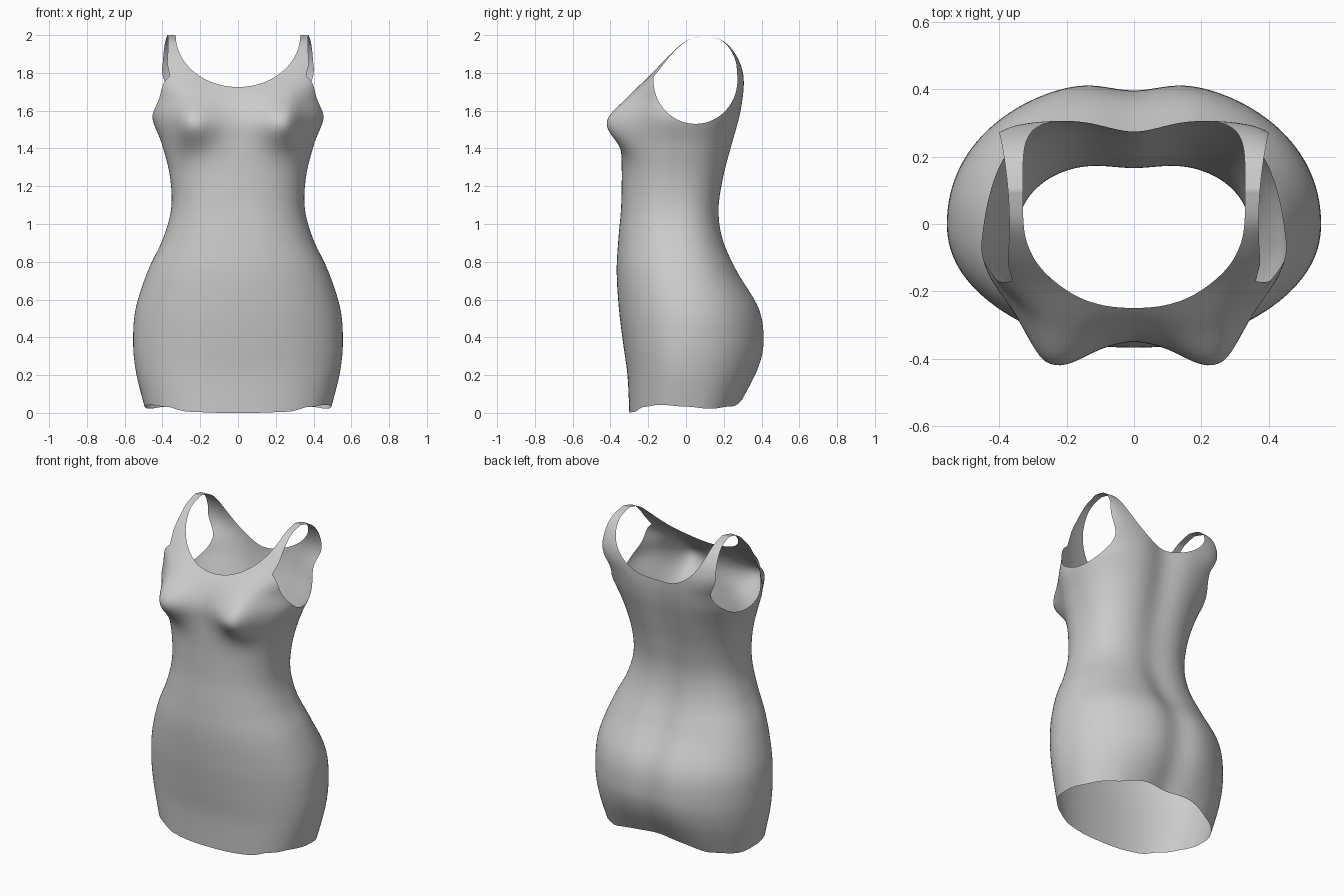
import bpy
import bmesh
import math

cube = bpy.data.objects.get("Cube")
if cube:
    bpy.data.objects.remove(cube, do_unlink=True)

SEGMENTS = 160
STEPS = 7

# Body stations: height, half width, front y, back y, middle y, front and back squareness
STATIONS = [
    (0, .495, -.3, .315, 0, 2.4, 2.3),
    (.2, .54, -.31, .4, 0, 2.25, 2.15),
    (.37, .555, -.333, .43, 0, 2.15, 2.1),
    (.55, .542, -.355, .405, 0, 2.15, 2.1),
    (.75, .478, -.367, .285, -.03, 2.2, 2.25),
    (.92, .398, -.358, .208, -.06, 2.25, 2.4),
    (1.08, .354, -.344, .186, -.07, 2.3, 2.5),
    (1.25, .36, -.34, .213, -.07, 2.25, 2.5),
    (1.42, .402, -.342, .258, -.06, 2.15, 2.5),
    (1.56, .453, -.34, .293, -.05, 2.1, 2.7),
    (1.68, .445, -.285, .308, 0, 2.8, 3.5),
    (1.8, .44, -.178, .303, .06, 5, 6),
    (1.9, .45, -.085, .265, .09, 6, 6),
    (1.97, .45, 0, .197, .1, 6, 6),
    (2, .45, .1, .1, .1, 6, 6),
]

# Hem height against direction, from front (-1) to back (1)
HEM = [(-1, 0), (-.87, .006), (-.7, .032), (-.45, .043), (0, .033), (.4, .022), (.75, .035), (1, .08)]


def catmull(a, b, c, d, t):
    return b + t * (c - a + t * (2 * a - 5 * b + 4 * c - d + t * (3 * (b - c) + d - a))) / 2


def station(u):
    """Smoothly interpolated station at row position u."""
    last = len(STATIONS) - 1
    i = min(int(u), last - 1)
    picks = [STATIONS[min(max(i + k, 0), last)] for k in (-1, 0, 1, 2)]
    return [catmull(*column, u - i) for column in zip(*picks)]


def hem_lift(s):
    for (s0, h0), (s1, h1) in zip(HEM, HEM[1:]):
        if s <= s1:
            t = (s - s0) / (s1 - s0)
            return h0 + (h1 - h0) * t * t * (3 - 2 * t)
    return HEM[-1][1]


def bell(distance, below, above):
    return math.exp(-(distance / (above if distance > 0 else below)) ** 2)


def surface_point(u, angle):
    z, width, front, back, middle, n_front, n_back = station(u)
    c, s = math.cos(angle), math.sin(angle)
    n, depth = (n_back, back - middle) if s > 0 else (n_front, middle - front)
    r = (abs(c) ** n + abs(s) ** n) ** (-1 / n)
    x = width * r * c
    y = middle + depth * r * s
    if s < 0:
        # Bust, steeper on its outer side
        y -= .118 * bell(abs(x) - .255, .14, .085) * bell(z - 1.53, .125, .13) * min(1, -3 * s)
    else:
        # Groove along the spine, shallow at the waist and fading out at the shoulders
        y -= (.034 - .014 * bell(z - 1.08, .25, .25)) * bell(x, .115, .115) * min(1, (2 - z) * 4)
    z += hem_lift(s) * max(0, 1 - z / .4)
    return x, y, z


def neck_opening(p):
    drop = .275 if p.y < .08 else .31
    return 1 - (p.x / .33) ** 2 - ((p.z - 2) / drop) ** 2


def arm_opening(p):
    height = .23 if p.z < 1.76 else .38
    hole = 1 - ((p.y - .05) / .222) ** 2 - ((p.z - 1.76) / height) ** 2
    strap_edge = .37 + .4 * p.y ** 2 - .3 * max(0, 1.85 - p.z)
    return min(hole, (abs(p.x) - strap_edge) * 8)


def cut_opening(bm, field):
    """Cut the sheet cleanly along field = 0 and drop the positive side."""
    value = {v: field(v.co) for v in bm.verts}
    fresh = []
    for edge in list(bm.edges):
        a, b = edge.verts
        if value[a] * value[b] < 0:
            t = value[a] / (value[a] - value[b])
            _, v = bmesh.utils.edge_split(edge, a, t)
            value[v] = 0
            fresh.append(v)
    bmesh.ops.connect_verts(bm, verts=fresh)
    doomed = [f for f in bm.faces if sum(value[v] for v in f.verts) > 0]
    bmesh.ops.delete(bm, geom=doomed, context='FACES')


# Dress sheet lofted ring by ring from hem to shoulders
bm = bmesh.new()
rings = []
for row in range((len(STATIONS) - 1) * STEPS + 1):
    rings.append([bm.verts.new(surface_point(row / STEPS, math.tau * k / SEGMENTS))
                  for k in range(SEGMENTS)])
for low, high in zip(rings, rings[1:]):
    for k in range(SEGMENTS):
        m = (k + 1) % SEGMENTS
        bm.faces.new((low[k], low[m], high[m], high[k]))

# Neckline and armholes leave the two shoulder straps
cut_opening(bm, neck_opening)
cut_opening(bm, arm_opening)
bmesh.ops.remove_doubles(bm, verts=bm.verts, dist=.0005)
bmesh.ops.recalc_face_normals(bm, faces=bm.faces)

mesh = bpy.data.meshes.new("dress")
bm.to_mesh(mesh)
bm.free()
dress = bpy.data.objects.new("dress", mesh)
bpy.context.collection.objects.link(dress)

# Plain grey fabric
fabric = bpy.data.materials.new("grey fabric")
fabric.use_nodes = True
colour = (.6, .6, .6, 1)
fabric.diffuse_color = colour
fabric.node_tree.nodes["Principled BSDF"].inputs["Base Color"].default_value = colour
mesh.materials.append(fabric)

bpy.context.view_layer.objects.active = dress
dress.select_set(True)
bpy.ops.object.shade_smooth_by_angle(angle=math.radians(60))
